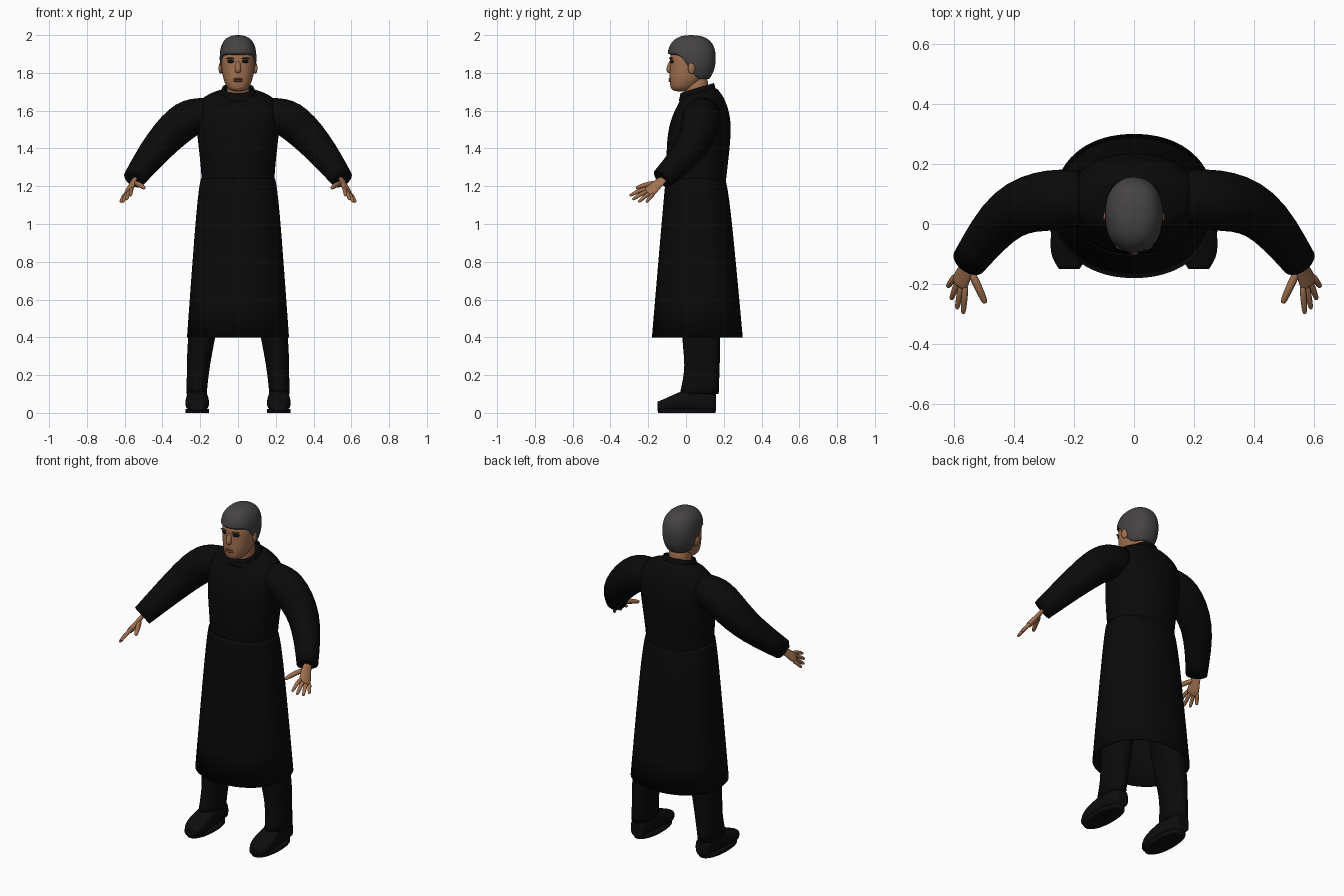
import bpy, bmesh, math
from mathutils import Vector

if "Cube" in bpy.data.objects:
    bpy.data.objects.remove(bpy.data.objects["Cube"])


def material(name, red, green, blue):
    mat = bpy.data.materials.new(name)
    mat.use_nodes = True
    mat.diffuse_color = (red, green, blue, 1)
    shader = mat.node_tree.nodes["Principled BSDF"]
    shader.inputs["Base Color"].default_value = mat.diffuse_color
    shader.inputs["Roughness"].default_value = 0.9
    return mat


CLOTH = material("black cloth", .003, .003, .003)
LEATHER = material("black leather", .004, .004, .004)
SKIN = material("tan skin", .36, .165, .08)
LIPS = material("brown lips", .22, .085, .045)
HAIR = material("dark grey hair", .06, .056, .058)
EYES = material("dark eyes", .006, .005, .005)

SIDES = 18
ANGLES = [math.tau * i / SIDES for i in range(SIDES)]


def rounded(value, squareness):
    return math.copysign(abs(value) ** (2 / squareness), value)


def ring(z, half_width, front, back, x=0, tilt=0):
    """Level cross-section, optionally tilted up towards the back."""
    middle, half_depth = (front + back) / 2, (back - front) / 2
    points = []
    for angle in ANGLES:
        depth = half_depth * rounded(math.sin(angle), 2.2)
        width = half_width * rounded(math.cos(angle), 2.2)
        points.append(Vector((x + width, middle + depth, z + tilt * depth)))
    return points


def tube(path, radii, across=(0, 0, 1), flatness=1):
    """Cross-sections along a path, squeezed at right angles to across."""
    path = [Vector(point) for point in path]
    last = len(path) - 1
    rings = []
    for i, (point, radius) in enumerate(zip(path, radii)):
        along = (path[min(i + 1, last)] - path[max(i - 1, 0)]).normalized()
        wide = Vector(across)
        wide = (wide - along * wide.dot(along)).normalized()
        thin = along.cross(wide) * flatness
        rings.append([point + radius * (wide * math.cos(a) + thin * math.sin(a)) for a in ANGLES])
    return rings


def loft(name, rings, mat, side=1, closed=True, crisp=False):
    """Skin the rings into a smooth part; crisp keeps the rims of its ends sharp."""
    bm = bmesh.new()
    rows = [[bm.verts.new((p.x * side, p.y, p.z)) for p in points] for points in rings]
    for lower, upper in zip(rows, rows[1:]):
        for i in range(SIDES):
            j = (i + 1) % SIDES
            bm.faces.new((lower[i], lower[j], upper[j], upper[i]))
    if closed:
        crease = bm.edges.layers.float.new("crease_edge")
        for row in (rows[0], rows[-1]):
            cap = bm.faces.new(row)
            for edge in cap.edges:
                edge[crease] = float(crisp)
    bmesh.ops.recalc_face_normals(bm, faces=bm.faces[:])
    for face in bm.faces:
        face.smooth = True
    mesh = bpy.data.meshes.new(name)
    bm.to_mesh(mesh)
    bm.free()
    mesh.materials.append(mat)
    part = bpy.data.objects.new(name, mesh)
    bpy.context.collection.objects.link(part)
    rounding = part.modifiers.new("rounding", "SUBSURF")
    rounding.levels = rounding.render_levels = 2
    return part


def ellipsoid(name, location, size, mat, turn=0):
    bpy.ops.mesh.primitive_uv_sphere_add(segments=16, ring_count=10, location=location, rotation=(0, 0, turn))
    part = bpy.context.object
    part.name = name
    part.scale = size
    part.data.materials.append(mat)
    bpy.ops.object.shade_smooth()


# Coat body, hips to shoulders
loft("coat_torso", [
    ring(.9, .19, -.07, .18),
    ring(1.2, .19, -.1, .21),
    ring(1.4, .21, -.11, .235),
    ring(1.55, .23, -.09, .245),
    ring(1.65, .22, -.04, .21, tilt=.1),
    ring(1.69, .15, -.03, .17, tilt=.25),
    ring(1.7, .09, -.03, .15, tilt=.3),
], CLOTH)

# Collar standing around the neck
collar = loft("coat_collar", [
    ring(1.68, .1, -.04, .16, tilt=.3),
    ring(1.72, .085, -.03, .15, tilt=.3),
], CLOTH, closed=False)

# Long flared skirt of the coat, open underneath
skirt = loft("coat_skirt", [
    ring(1.24, .2, -.11, .21),
    ring(1.15, .22, -.12, .235),
    ring(.4, .275, -.185, .305),
], CLOTH, closed=False)

for shell in (collar, skirt):
    shell.modifiers.new("thickness", "SOLIDIFY").thickness = .005

# Neck, head and face
loft("neck", [ring(z, .06, -.01, .12) for z in (1.6, 1.7, 1.8)], SKIN)
loft("head", [
    ring(1.7, .04, -.075, .02),
    ring(1.73, .065, -.085, .06),
    ring(1.78, .083, -.09, .11),
    ring(1.85, .092, -.085, .14),
    ring(1.9, .092, -.09, .14),
    ring(1.96, .06, -.04, .1),
], SKIN)
bridge, nose_tip, nose_base = (0, -.075, 1.87), (0, -.093, 1.815), (0, -.08, 1.8)
loft("nose", tube([bridge, nose_tip, nose_base], [.01, .019, .013], across=(1, 0, 0)), SKIN)
for word, z in (("upper_lip", 1.768), ("lower_lip", 1.757)):
    ellipsoid(word, (0, -.081, z), (.026, .011, .006), LIPS)

# Hair: a dome whose lower edge drops from the forehead to the nape
FOREHEAD, NAPE, CROWN, WIDEST = 1.9, 1.765, 2, 1.88


def hair_ring(height, shrink=1):
    points = []
    for i, angle in enumerate(ANGLES):
        drop = min(max((math.sin(angle) + .5) / .75, 0), 1)
        edge = FOREHEAD + (NAPE - FOREHEAD) * drop * drop * (3 - 2 * drop)
        z = CROWN - (CROWN - edge) * (1 - height) ** 2
        reach = (z - WIDEST) / (CROWN - WIDEST)
        if reach < 0:
            reach *= .8
        size = shrink * (1 - abs(reach) ** 2.5) ** .4
        size *= 1 + .012 * math.sin(7 * angle + 5 * height) * (1 - height)
        points.append(ring(z, .1 * size, .03 - .13 * size, .03 + .13 * size)[i])
    return points


STEPS = 9
loft("hair", [hair_ring(0, shrink=.87)] + [hair_ring(i / STEPS * .97) for i in range(STEPS + 1)], HAIR)

# Hand landmarks; the fingers fan out evenly between the outer two
WRIST, HEEL = Vector((.547, -.11, 1.245)), Vector((.56, -.155, 1.21))
KNUCKLES = Vector((.583, -.21, 1.165))
FIRST_ROOT, LAST_ROOT = Vector((.562, -.2, 1.19)), Vector((.594, -.17, 1.16))
FIRST_TIP, LAST_TIP = Vector((.57, -.3, 1.15)), Vector((.622, -.21, 1.115))
THUMB_ROOT, THUMB_TIP = Vector((.548, -.15, 1.217)), Vector((.495, -.265, 1.19))
FINGERS = ("index_finger", "middle_finger", "ring_finger", "little_finger")


def digit(name, root, tip, thickness, side):
    path = [root.lerp(tip, k) for k in (0, .5, .9, 1)]
    path[1].z += thickness / 2
    loft(name, tube(path, [thickness, thickness, thickness * .8, thickness / 2]), SKIN, side)


for side, word in ((1, "left_"), (-1, "right_")):
    # Eyes, brows and ears
    ellipsoid(word + "eye", (side * .038, -.074, 1.861), (.02, .01, .009), EYES, side * .3)
    ellipsoid(word + "brow", (side * .04, -.08, 1.877), (.024, .008, .004), HAIR, side * .3)
    ellipsoid(word + "ear", (side * .092, .03, 1.825), (.01, .02, .03), SKIN, side * .3)

    # Sleeve from shoulder over elbow to cuff
    shoulder, upper_arm, elbow, cuff = (.17, .09, 1.58), (.27, .08, 1.57), (.42, .06, 1.42), (.55, -.125, 1.24)
    loft(word + "sleeve", tube([shoulder, upper_arm, elbow, cuff], [.09, .11, .09, .06], across=(0, 1, 0)),
         CLOTH, side, crisp=True)

    # Hand
    loft(word + "palm", tube([WRIST, HEEL, FIRST_ROOT.lerp(LAST_ROOT, .5), KNUCKLES], [.026, .03, .038, .033],
                             across=LAST_ROOT - FIRST_ROOT, flatness=.45), SKIN, side)
    for i, finger in enumerate(FINGERS):
        spread = i / (len(FINGERS) - 1)
        tip = FIRST_TIP.lerp(LAST_TIP, spread)
        longer = (tip - WRIST).normalized() * .02 * math.sin(math.pi * spread)
        digit(word + finger, FIRST_ROOT.lerp(LAST_ROOT, spread), tip + longer, .011, side)
    digit(word + "thumb", THUMB_ROOT, THUMB_TIP, .014, side)

    # Trouser leg from hip to hem
    loft(word + "trouser_leg", [
        ring(1, .085, -.04, .17, x=.1),
        ring(.4, .077, -.03, .185, x=.195),
        ring(.25, .06, 0, .18, x=.21),
        ring(.1, .055, -.035, .175, x=.22),
    ], CLOTH, side, crisp=True)

    # Shoe sections from heel to toe: position, half width, height
    sections = ((.16, .04, .1), (.08, .055, .13), (-.02, .06, .11), (-.1, .068, .07), (-.15, .035, .05))
    shoe = [[Vector((.216 + half_width * rounded(math.cos(a), 2.8), y,
                     .01 + height / 2 * (1 + rounded(math.sin(a), 2.8)))) for a in ANGLES]
            for y, half_width, height in sections]
    loft(word + "shoe", shoe, LEATHER, side, crisp=True)
    loft(word + "sole", [ring(z, .064, -.15, .16, x=.216) for z in (0, .02)], LEATHER, side, crisp=True)
